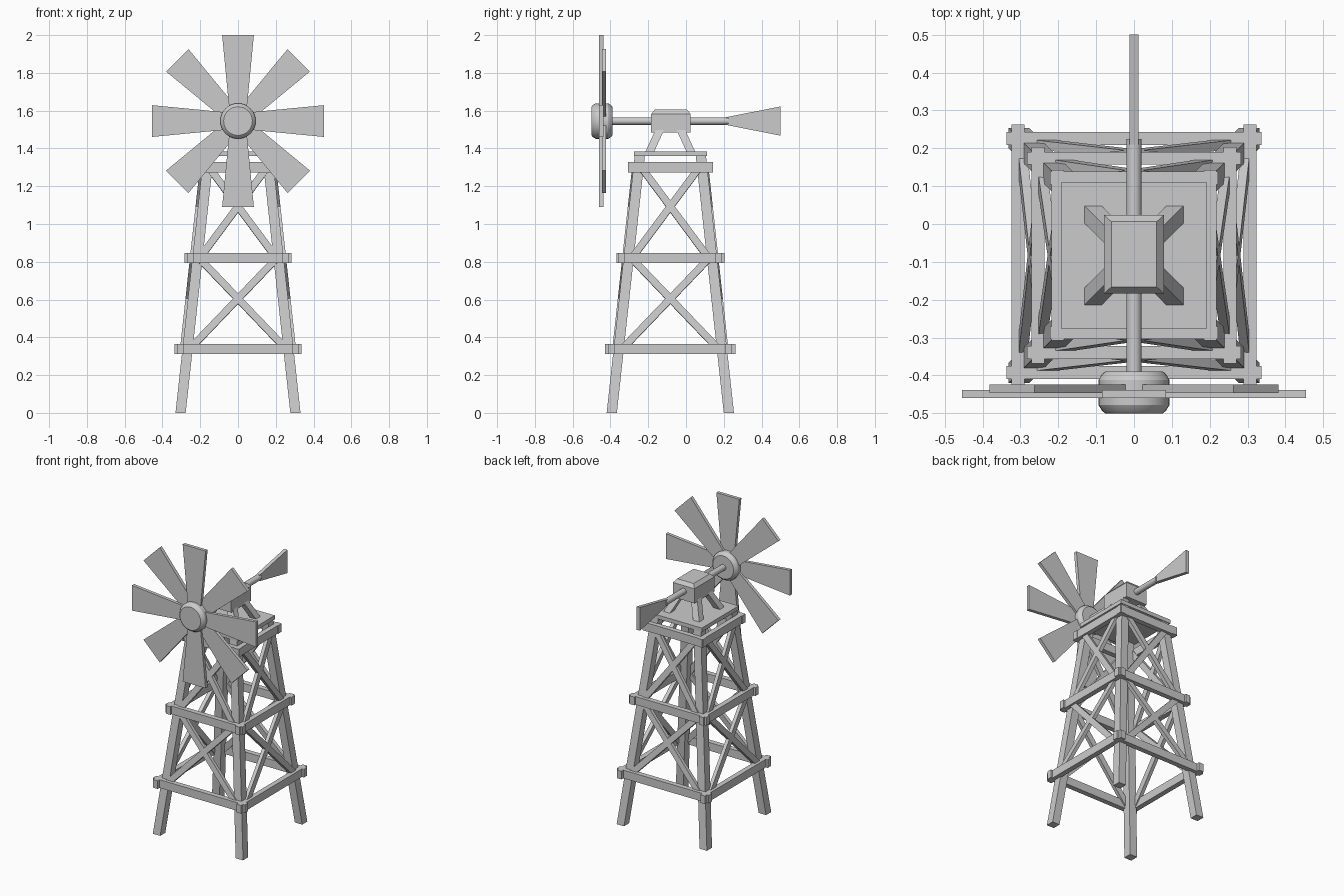
import bpy, bmesh
from math import cos, sin, pi
from mathutils import Vector, Matrix

if "Cube" in bpy.data.objects:
    bpy.data.objects.remove(bpy.data.objects["Cube"])

CY = -0.083      # tower centre in y
AXIS = 1.545     # rotor axis height


def make(name, verts, faces, smooth=False):
    me = bpy.data.meshes.new(name)
    me.from_pydata(verts, [], faces)
    bm = bmesh.new()
    bm.from_mesh(me)
    bmesh.ops.recalc_face_normals(bm, faces=bm.faces)
    bm.to_mesh(me)
    bm.free()
    ob = bpy.data.objects.new(name, me)
    bpy.context.collection.objects.link(ob)
    if smooth:
        bpy.ops.object.select_all(action='DESELECT')
        ob.select_set(True)
        bpy.context.view_layer.objects.active = ob
        bpy.ops.object.shade_smooth_by_angle()
    return ob


def loft(name, rings, smooth=False):
    n = len(rings[0])
    verts = [v for r in rings for v in r]
    faces = [(k*n+i, k*n+(i+1) % n, (k+1)*n+(i+1) % n, (k+1)*n+i)
             for k in range(len(rings)-1) for i in range(n)]
    faces += [tuple(range(n)), tuple(range(len(verts)-n, len(verts)))]
    return make(name, verts, faces, smooth)


def rect(c, hx, hy):
    x, y, z = c
    return [(x-hx, y-hy, z), (x+hx, y-hy, z), (x+hx, y+hy, z), (x-hx, y+hy, z)]


def box(name, c, h):
    x, y, z = c
    return loft(name, [rect((x, y, z-h[2]), h[0], h[1]), rect((x, y, z+h[2]), h[0], h[1])])


def beam(name, a, b, normal, w, t):
    """Rectangular bar from a to b, w wide and t thick along the normal."""
    a, b = Vector(a), Vector(b)
    side = (b-a).cross(normal).normalized()
    n = side.cross(b-a).normalized()
    cs = [side*w/2*i + n*t/2*j for i, j in ((-1, -1), (1, -1), (1, 1), (-1, 1))]
    return loft(name, [[a+c for c in cs], [b+c for c in cs]])


def lathe_y(name, profile, n):
    return loft(name, [[(r*cos(2*pi*i/n), y, AXIS+r*sin(2*pi*i/n)) for i in range(n)]
                       for y, r in profile], True)


def leg_off(z):
    return 0.304 - 0.109*z


# legs and cap struts
for sx in (-1, 1):
    for sy in (-1, 1):
        loft("leg", [rect((sx*leg_off(z), CY+sy*(leg_off(z)+0.006), z), 0.027, 0.027)
                     for z in (0, 1.365)])
        loft("cap_strut", [rect((sx*o, CY+sy*o, z), 0.023, 0.023)
                           for o, z in ((0.11, 1.38), (0.055, 1.5))])

# horizontal rails
LEVELS = ((0.338, 0.337, 0.346), (0.82, 0.283, 0.286), (1.3, 0.222, 0.225))
for z, lx, ly in LEVELS:
    o = leg_off(z) + 0.039
    for s in (-1, 1):
        box("front_back_rail", (0, CY+s*(o+0.003), z), (lx, 0.017, 0.027))
        box("side_rail", (s*o, CY, z), (0.017, ly, 0.027))

# cross braces on the four faces
for z0, z1 in ((0.338, 0.82), (0.82, 1.3)):
    a, b = leg_off(z0), leg_off(z1)
    for k in range(4):
        rot = Matrix.Rotation(k*pi/2, 3, 'Z')
        for s in (-1, 1):
            p = rot @ Vector((-s*(a-0.012), -a-0.028, z0)) + Vector((0, CY, 0))
            q = rot @ Vector((s*(b-0.008), -b-0.028, z1)) + Vector((0, CY, 0))
            beam("cross_brace", p, q, rot @ Vector((0, -1, 0.109)), 0.038, 0.024)

# platform and chamfered gear housing
box("platform", (0, CY, 1.372), (0.193, 0.193, 0.013))
loft("gear_housing", [rect((0, CY+0.003, z), hx, hy) for z, hx, hy in
                      ((1.485, 0.079, 0.104), (1.582, 0.079, 0.104), (1.605, 0.06, 0.086))])

# shaft and hub
lathe_y("shaft", [(-0.42, 0.02), (0.225, 0.02)], 16)
lathe_y("hub", [(-0.5, 0.076), (-0.494, 0.084), (-0.478, 0.094),
                (-0.412, 0.094), (-0.396, 0.084), (-0.39, 0.076)], 32)

# tapered tail vane
tail = [(0.21, -0.02), (0.5, -0.077), (0.5, 0.077), (0.21, 0.02)]
loft("tail_vane", [[(x, y, AXIS+z) for y, z in tail] for x in (-0.012, 0.012)])

# eight blades, alternating between two layers
blade = [(-0.043, 0.03), (0.043, 0.03), (0.084, 0.455), (-0.084, 0.455)]
for k in range(8):
    c, s = cos(k*pi/4), sin(k*pi/4)
    y = -0.449 if k % 2 == 0 else -0.435
    loft("blade", [[(u*c+v*s, y+d, AXIS-u*s+v*c) for u, v in blade] for d in (-0.011, 0.011)])
